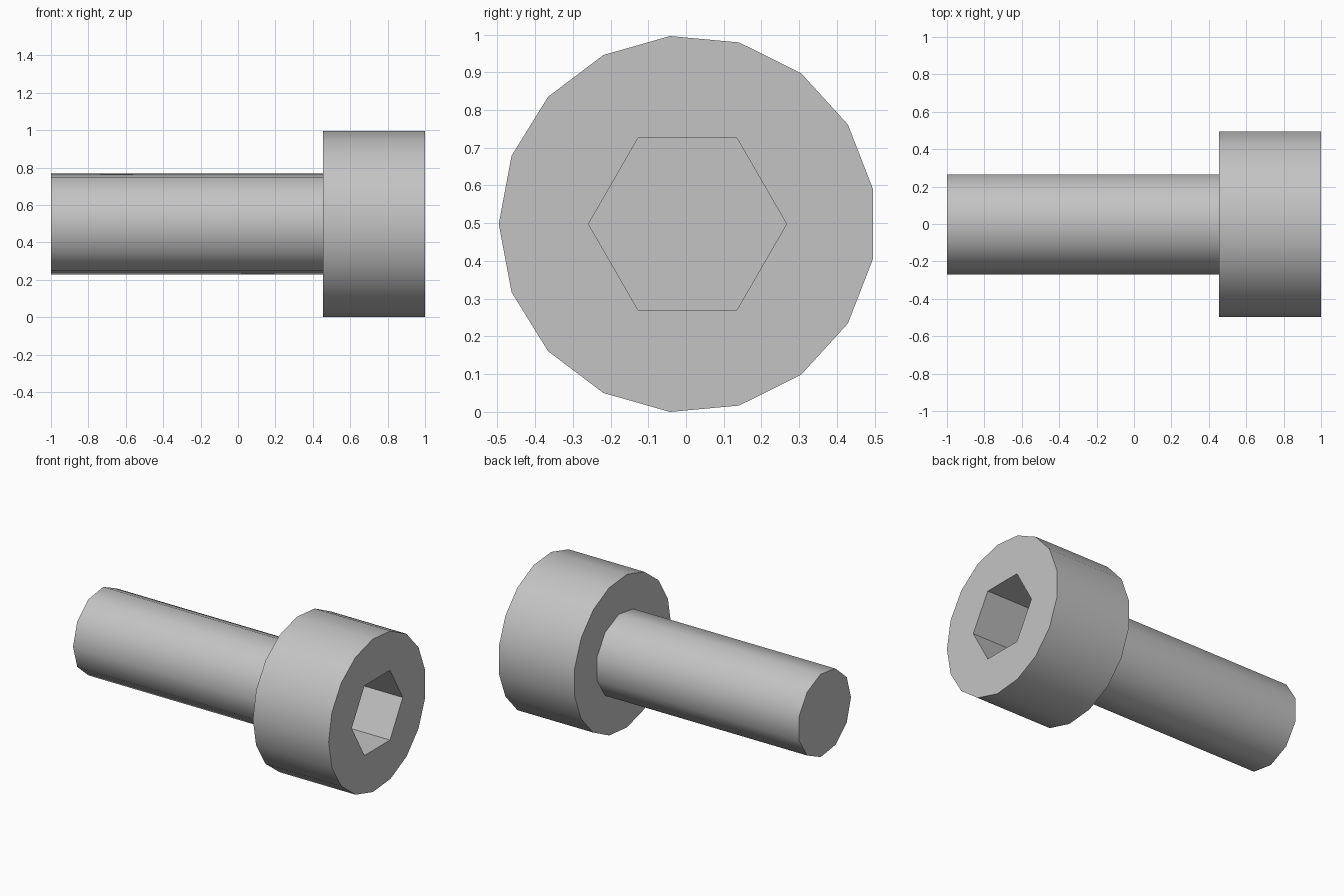
import bpy
import bmesh
from math import cos, sin, pi, radians

if "Cube" in bpy.data.objects:
    bpy.data.objects.remove(bpy.data.objects["Cube"], do_unlink=True)

# Proportions: everything is turned around one axis parallel to x
AXIS_Y, AXIS_Z = 0.004, 0.498
HEAD_X = 0.4545
HEAD_R, SHAFT_R, SOCKET_R = 0.5, 0.2727, 0.2624
SOCKET_DEPTH = 0.36

steel = bpy.data.materials.new("steel_grey")
steel.use_nodes = True
GREY = (0.55, 0.55, 0.55, 1)
steel.diffuse_color = GREY
steel.node_tree.nodes["Principled BSDF"].inputs["Base Color"].default_value = GREY


def prism(name, sides, radius, x0, x1):
    """Regular prism along x with one corner pointing to -y."""
    bm = bmesh.new()
    rings = []
    for x in (x0, x1):
        angles = [pi + 2 * pi * i / sides for i in range(sides)]
        rings.append([bm.verts.new((x, AXIS_Y + radius * cos(a),
                                    AXIS_Z + radius * sin(a))) for a in angles])
    for i in range(sides):
        j = (i + 1) % sides
        bm.faces.new((rings[0][i], rings[0][j], rings[1][j], rings[1][i]))
    for ring in rings:
        bm.faces.new(ring)
    bmesh.ops.recalc_face_normals(bm, faces=bm.faces[:])
    mesh = bpy.data.meshes.new(name)
    bm.to_mesh(mesh)
    bm.free()
    mesh.materials.append(steel)
    obj = bpy.data.objects.new(name, mesh)
    bpy.context.collection.objects.link(obj)
    return obj


def activate(obj):
    bpy.ops.object.select_all(action='DESELECT')
    obj.select_set(True)
    bpy.context.view_layer.objects.active = obj


# Shaft and head
shaft = prism("shaft", 11, SHAFT_R, -1, HEAD_X)
head = prism("head", 17, HEAD_R, HEAD_X, 1)

# Hexagonal socket cut into the head
cutter = prism("socket_cutter", 6, SOCKET_R, 1 - SOCKET_DEPTH, 1.1)
cutter.hide_render = True
cut = head.modifiers.new("socket", 'BOOLEAN')
cut.operation = 'DIFFERENCE'
cut.solver = 'EXACT'
cut.object = cutter
activate(head)
bpy.ops.object.modifier_apply(modifier=cut.name)
bpy.data.objects.remove(cutter, do_unlink=True)

# Smooth round sides, crisp rims and socket walls
for part in (shaft, head):
    activate(part)
    bpy.ops.object.shade_smooth_by_angle(angle=radians(40))
